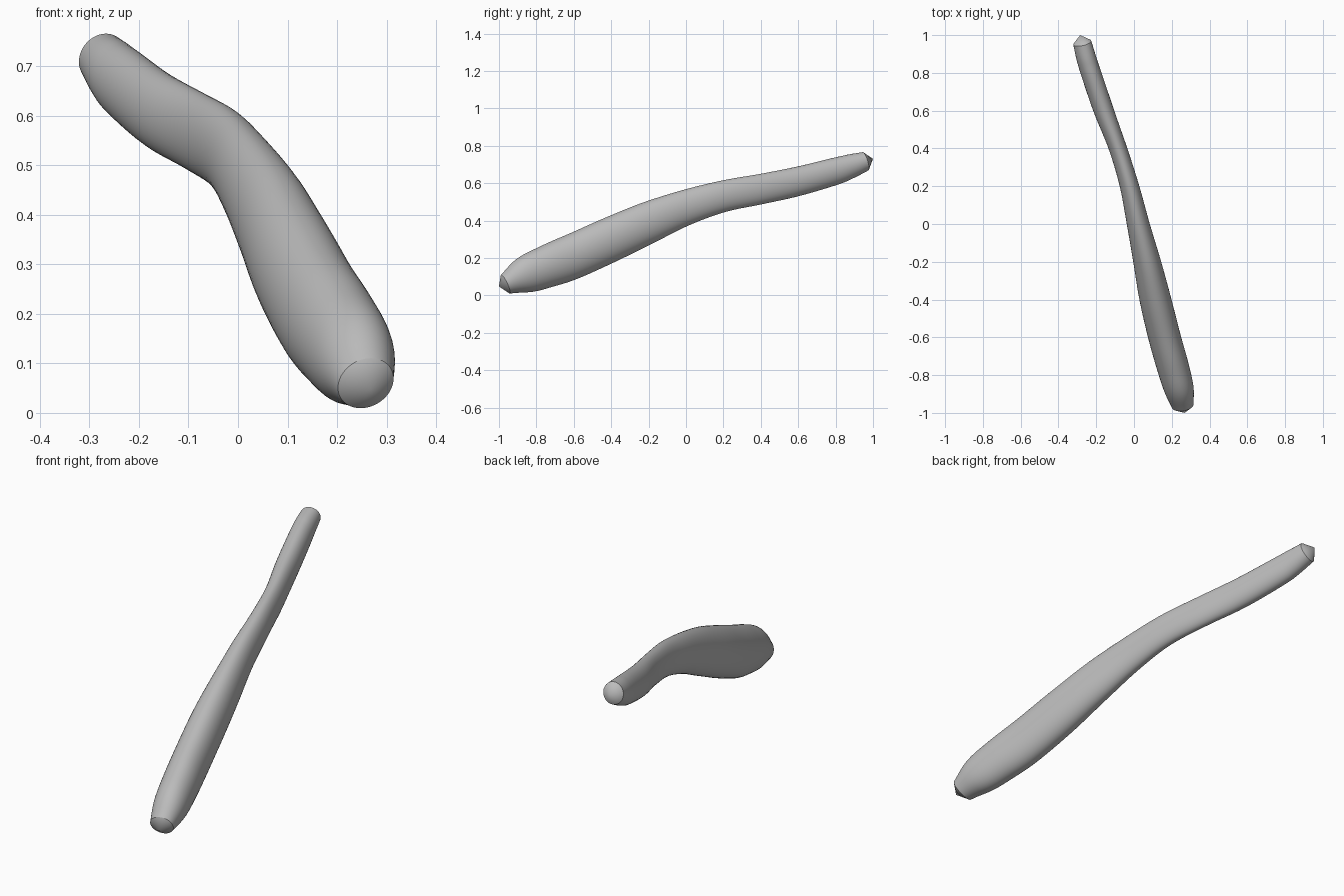
import bpy, bmesh, math
from mathutils import Vector

cube = bpy.data.objects.get("Cube")
if cube:
    bpy.data.objects.remove(cube, do_unlink=True)

SIDES, STEPS = 48, 5

# Stations along the stick: y, x, z, half width, half height
stations = [Vector(s) for s in (
    (-.965, .258, .060, .058, .062),
    (-.87, .237, .106, .081, .104),
    (-.75, .204, .152, .088, .120),
    (-.6, .162, .210, .088, .130),
    (-.4, .113, .300, .085, .130),
    (-.2, .069, .390, .074, .120),
    (0, .022, .470, .061, .100),
    (.2, -.024, .530, .052, .086),
    (.4, -.085, .568, .050, .082),
    (.6, -.160, .610, .056, .080),
    (.8, -.228, .664, .056, .075),
    (.88, -.253, .690, .054, .068),
    (.96, -.274, .717, .050, .054),
)]
front_tip = Vector((.268, -1, .048))
back_tip = Vector((-.285, 1, .73))


def smooth_path(pts):
    """Catmull-Rom path through the stations."""
    ext = [2 * pts[0] - pts[1]] + pts + [2 * pts[-1] - pts[-2]]
    out = []
    for a, b, c, d in zip(ext, ext[1:], ext[2:], ext[3:]):
        for i in range(STEPS):
            t = i / STEPS
            out.append(b + .5 * t * ((c - a) + t * ((2 * a - 5 * b + 4 * c - d)
                                                  + t * (3 * (b - c) + d - a))))
    return out + [pts[-1]]


def add_ring(bm, centre, tangent, hw, hh):
    """Oval ring slid along the axis until it is square to it."""
    ring = []
    for k in range(SIDES):
        ang = math.tau * k / SIDES
        off = Vector((hw * math.cos(ang), 0, hh * math.sin(ang)))
        off -= tangent * off.dot(tangent)
        ring.append(bm.verts.new(centre + off))
    return ring


# Body loops
path = smooth_path(stations)
centres = [Vector((p[1], p[0], p[2])) for p in path]
bm = bmesh.new()
rings = []
for i, p in enumerate(path):
    tangent = (centres[min(i + 1, len(path) - 1)] - centres[max(i - 1, 0)]).normalized()
    rings.append(add_ring(bm, centres[i], tangent, p[3], p[4]))
for lower, upper in zip(rings, rings[1:]):
    for k in range(SIDES):
        n = (k + 1) % SIDES
        bm.faces.new((lower[k], lower[n], upper[n], upper[k]))

# Conical ends
for ring, tip in ((rings[0], front_tip), (rings[-1], back_tip)):
    apex = bm.verts.new(tip)
    for k in range(SIDES):
        bm.faces.new((ring[k], ring[(k + 1) % SIDES], apex))
bmesh.ops.recalc_face_normals(bm, faces=bm.faces)

mesh = bpy.data.meshes.new("curved_stick")
bm.to_mesh(mesh)
bm.free()
stick = bpy.data.objects.new("curved_stick", mesh)
bpy.context.collection.objects.link(stick)

# Plain grey
grey = bpy.data.materials.new("plain_grey")
grey.use_nodes = True
colour = (.5, .5, .5, 1)
grey.diffuse_color = colour
grey.node_tree.nodes["Principled BSDF"].inputs["Base Color"].default_value = colour
mesh.materials.append(grey)

bpy.ops.object.select_all(action="DESELECT")
stick.select_set(True)
bpy.context.view_layer.objects.active = stick
bpy.ops.object.shade_smooth_by_angle(angle=math.radians(30))
